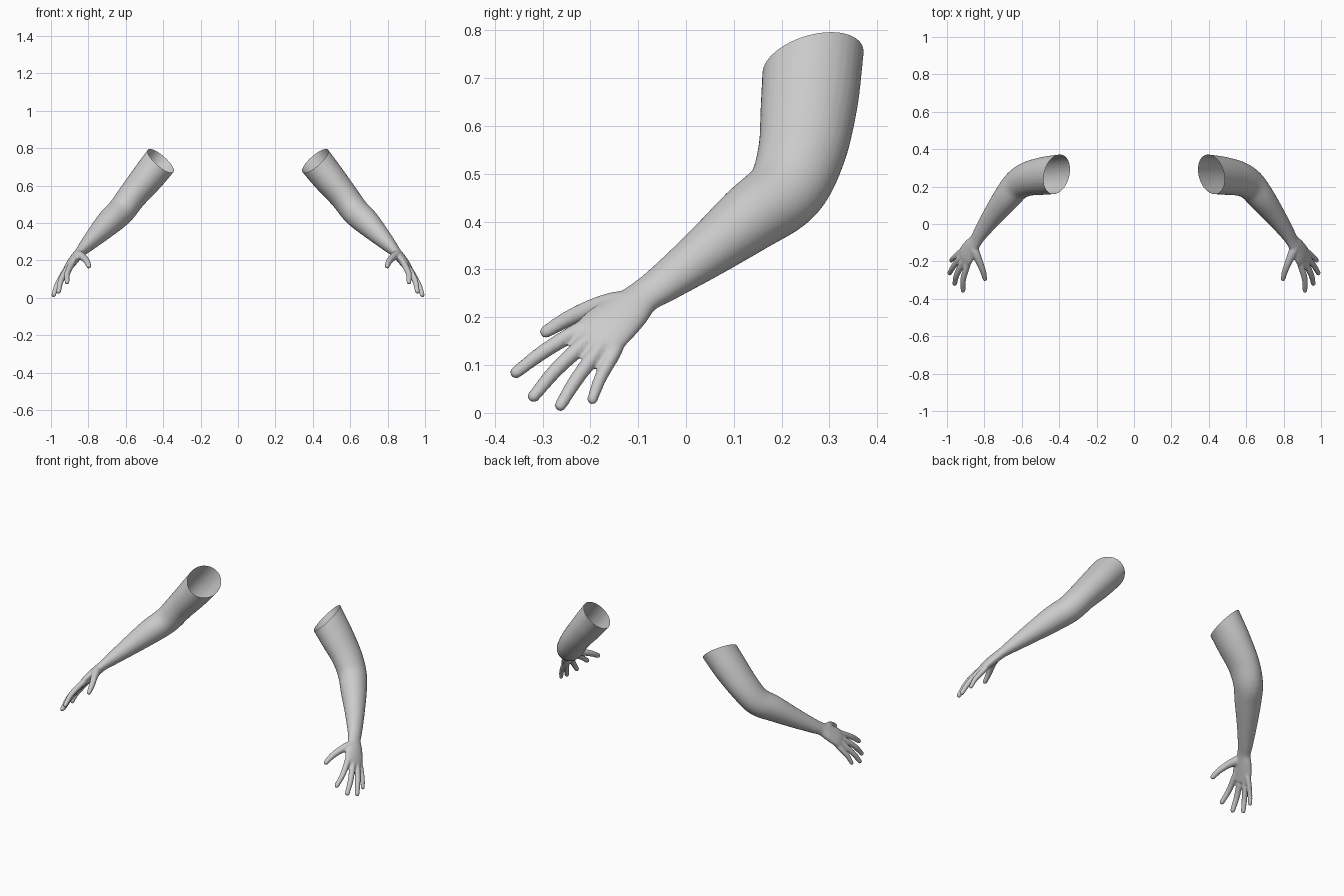
import bpy, bmesh, math
from mathutils import Vector, Matrix

cube = bpy.data.objects.get("Cube")
if cube:
    bpy.data.objects.remove(cube, do_unlink=True)

skin = bpy.data.materials.new("plain_grey")
skin.use_nodes = True
GREY = (0.6, 0.6, 0.6, 1)
skin.diffuse_color = GREY
skin.node_tree.nodes["Principled BSDF"].inputs["Base Color"].default_value = GREY

# Direction across the back of the hand and the outer side of the arm
OUTWARD = Vector((0.77, 0, 0.64))
SIDES = 32


def spline(points, steps=5):
    """Smooth curve through rows of x, y, z, outward radius, sideways radius."""
    p = [Vector(q) for q in points]
    p = [2 * p[0] - p[1]] + p + [2 * p[-1] - p[-2]]
    out = []
    for a, b, c, d in zip(p, p[1:], p[2:], p[3:]):
        for k in range(steps):
            t = k / steps
            out.append(0.5 * (2 * b + (c - a) * t + (2 * a - 5 * b + 4 * c - d) * t * t
                              + (3 * b - a - 3 * c + d) * t ** 3))
    return out + [p[-2]]


def tube(bm, points, round_end=False):
    """Closed tube with elliptical sections."""
    rows = spline(points)
    centres = [Vector(r[:3]) for r in rows]
    radii = [(r[3], r[4]) for r in rows]
    if round_end:
        tip, way = centres[-1], (centres[-1] - centres[-2]).normalized()
        ru, rv = radii[-1]
        for angle in (25, 50, 72):
            s, c = math.sin(math.radians(angle)), math.cos(math.radians(angle))
            centres.append(tip + way * ru * s)
            radii.append((ru * c, rv * c))
    rings = []
    for i, (centre, (ru, rv)) in enumerate(zip(centres, radii)):
        way = (centres[min(i + 1, len(centres) - 1)] - centres[max(i - 1, 0)]).normalized()
        u = (OUTWARD - way * OUTWARD.dot(way)).normalized()
        v = way.cross(u)
        rings.append([bm.verts.new(centre + u * ru * math.cos(a) + v * rv * math.sin(a))
                      for a in (2 * math.pi * k / SIDES for k in range(SIDES))])
    for r, s in zip(rings, rings[1:]):
        for k in range(SIDES):
            j = (k + 1) % SIDES
            bm.faces.new((r[k], r[j], s[j], s[k]))
    bm.faces.new(rings[0][::-1])
    bm.faces.new(rings[-1])


bm = bmesh.new()

# Upper arm, elbow, forearm and palm
tube(bm, [
    (0.33, 0.275, 0.84, 0.092, 0.104),
    (0.415, 0.265, 0.73, 0.091, 0.104),
    (0.485, 0.257, 0.642, 0.087, 0.101),
    (0.565, 0.242, 0.545, 0.078, 0.092),
    (0.625, 0.208, 0.465, 0.075, 0.083),
    (0.685, 0.135, 0.408, 0.070, 0.073),
    (0.758, 0.04, 0.334, 0.053, 0.056),
    (0.818, -0.045, 0.272, 0.036, 0.043),
    (0.846, -0.09, 0.242, 0.027, 0.039),
    (0.872, -0.125, 0.211, 0.026, 0.050),
    (0.898, -0.167, 0.176, 0.023, 0.059),
    (0.917, -0.2, 0.144, 0.016, 0.054),
])

# Fingers: knuckle, middle joint, tip, radius
fingers = [
    ((0.890, -0.215, 0.178), (0.913, -0.295, 0.130), (0.914, -0.356, 0.084), 0.0155),
    ((0.915, -0.205, 0.152), (0.947, -0.270, 0.092), (0.959, -0.319, 0.034), 0.0155),
    ((0.928, -0.180, 0.136), (0.966, -0.229, 0.070), (0.986, -0.263, 0.015), 0.0150),
    ((0.926, -0.148, 0.130), (0.961, -0.178, 0.075), (0.978, -0.196, 0.028), 0.0135),
]
for base, joint, tip, r in fingers:
    heel = Vector(base).lerp(Vector((0.86, -0.12, 0.22)), 0.4)
    tube(bm, [(*heel, r, r), (*base, r * 1.1, r * 1.1), (*joint, r, r),
              (*tip, r * 0.8, r * 0.85)], True)

# Thumb
tube(bm, [
    (0.865, -0.11, 0.232, 0.020, 0.026),
    (0.850, -0.15, 0.228, 0.024, 0.026),
    (0.828, -0.20, 0.217, 0.019, 0.020),
    (0.808, -0.25, 0.195, 0.016, 0.017),
    (0.797, -0.294, 0.169, 0.012, 0.014),
], True)

bmesh.ops.recalc_face_normals(bm, faces=bm.faces)
mesh = bpy.data.meshes.new("arm_blend")
bm.to_mesh(mesh)
bm.free()

# Blend the parts into one skin
blend = bpy.data.objects.new("arm_blend", mesh)
bpy.context.collection.objects.link(blend)
remesh = blend.modifiers.new("blend", 'REMESH')
remesh.mode = 'VOXEL'
remesh.voxel_size = 0.005
smooth = blend.modifiers.new("soften", 'SMOOTH')
smooth.factor = 0.5
smooth.iterations = 5
bpy.context.view_layer.update()
graph = bpy.context.evaluated_depsgraph_get()
skin_mesh = bpy.data.meshes.new_from_object(blend.evaluated_get(graph))
bpy.data.objects.remove(blend, do_unlink=True)

# Cut the shoulder end open and mirror for the other arm
for name, side in (("left_arm", 1), ("right_arm", -1)):
    bm = bmesh.new()
    bm.from_mesh(skin_mesh)
    bmesh.ops.bisect_plane(bm, geom=bm.verts[:] + bm.edges[:] + bm.faces[:],
                           plane_co=(0.414, 0.265, 0.733),
                           plane_no=(-0.63, -0.26, 0.73), clear_outer=True)
    if side < 0:
        bm.transform(Matrix.Scale(-1, 4, (1, 0, 0)))
        bmesh.ops.reverse_faces(bm, faces=bm.faces)
    for f in bm.faces:
        f.smooth = True
        f.material_index = 0
    arm_mesh = bpy.data.meshes.new(name)
    bm.to_mesh(arm_mesh)
    bm.free()
    arm_mesh.materials.clear()
    arm_mesh.materials.append(skin)
    bpy.context.collection.objects.link(bpy.data.objects.new(name, arm_mesh))
